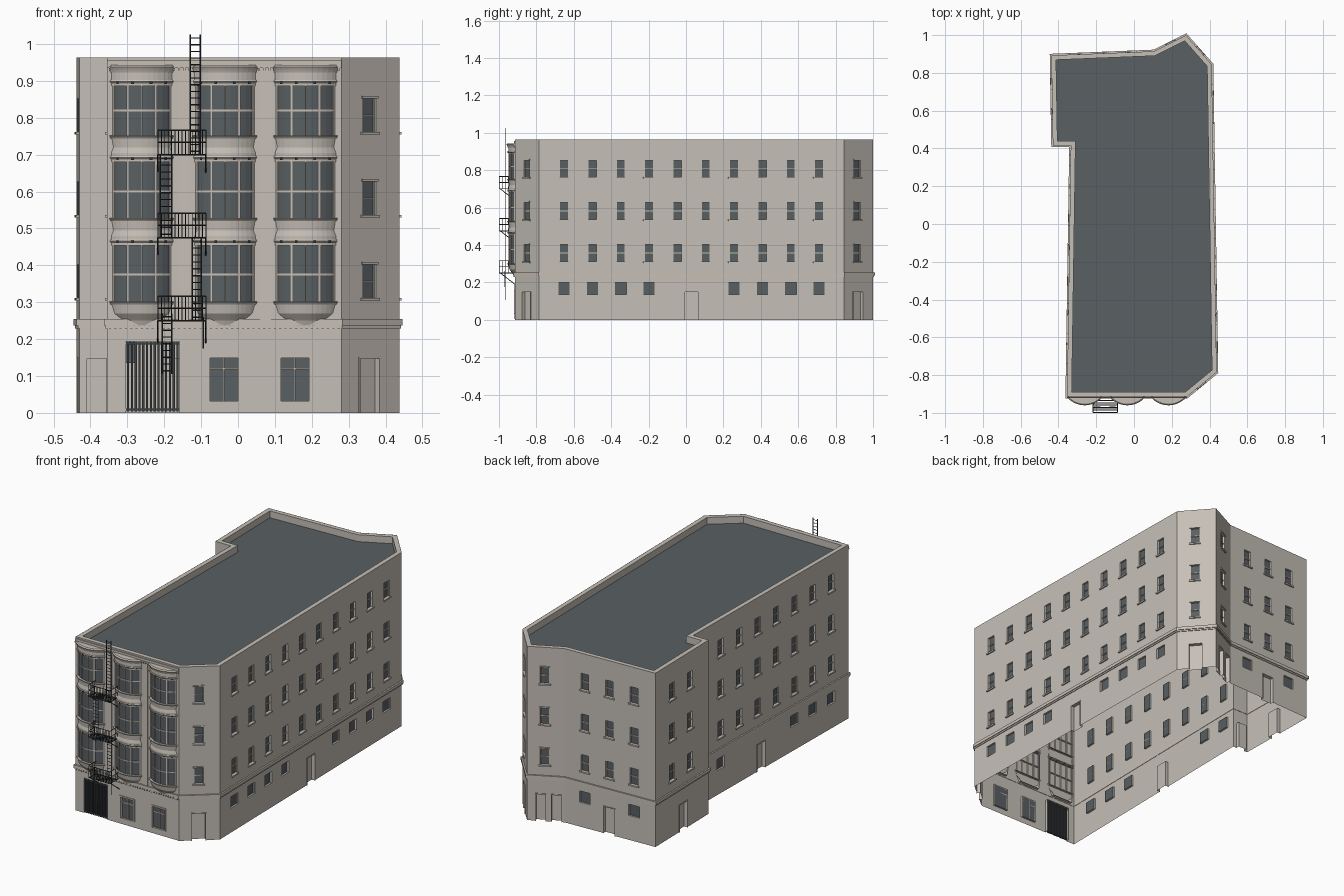
import bpy, bmesh, math
from mathutils import Vector

if "Cube" in bpy.data.objects:
    bpy.data.objects.remove(bpy.data.objects["Cube"])


def material(name, rgb):
    m = bpy.data.materials.new(name)
    m.use_nodes = True
    m.diffuse_color = (*rgb, 1)
    m.node_tree.nodes["Principled BSDF"].inputs["Base Color"].default_value = (*rgb, 1)
    return m


STONE = material("warm grey stone", (0.56, 0.52, 0.47))
TRIM = material("pale trim", (0.58, 0.53, 0.47))
SLATE = material("slate grey", (0.10, 0.115, 0.125))
IRON = material("dark iron", (0.045, 0.05, 0.053))

parts = {}


def part(name, mat):
    if name not in parts:
        parts[name] = (bmesh.new(), mat)
    return parts[name][0]


def face(bm, pts):
    return bm.faces.new([bm.verts.new(p) for p in pts])


# Footprint, counter-clockwise from the front corner
TOP, ROOF, BELT = 0.963, 0.925, 0.237
FRONT = -0.915
plan = [Vector(p) for p in [(-0.355, FRONT), (0.28, FRONT), (0.438, -0.785),
                            (0.412, 0.845), (0.275, 1.0), (0.105, 0.915),
                            (-0.438, 0.893), (-0.43, 0.415), (-0.335, 0.415)]]
N = len(plan)


def frame(i):
    a, b = plan[i], plan[(i + 1) % N]
    d = (b - a).normalized()
    return a, d, Vector((d.y, -d.x)), (b - a).length


def offset(dist):
    out = []
    for i in range(N):
        n0, n1 = frame(i - 1 if i else N - 1)[2], frame(i)[2]
        out.append(plan[i] + (n0 + n1) * dist / (1 + n0.dot(n1)))
    return out


def at(i, u, w, z):
    a, d, n, _ = frame(i)
    p = a + d * u + n * w
    return Vector((p.x, p.y, z))


def wbox(name, mat, i, u0, u1, w0, w1, z0, z1):
    """Box in the frame of wall i: u along it, w outwards."""
    bm = part(name, mat)
    v = [bm.verts.new(at(i, u, w, z)) for z in (z0, z1)
         for u, w in ((u0, w0), (u0, w1), (u1, w1), (u1, w0))]
    for q in ((0, 1, 2, 3), (7, 6, 5, 4), (0, 4, 5, 1), (1, 5, 6, 2), (2, 6, 7, 3), (3, 7, 4, 0)):
        bm.faces.new([v[k] for k in q])


def ring(name, mat, o0, o1, z0, z1):
    """Mitred band around the whole footprint."""
    bm = part(name, mat)
    inner, outer = offset(o0), offset(o1)
    for i in range(N):
        j = (i + 1) % N
        loop = [(inner, z0), (outer, z0), (outer, z1), (inner, z1)]
        for k in range(4):
            (p, za), (q, zb) = loop[k], loop[(k + 1) % 4]
            face(bm, [(*p[i], za), (*p[j], za), (*q[j], zb), (*q[i], zb)])


# Openings per wall: (kind, centre, width, bottom, top)
FLOORS = (0.312, 0.537, 0.762)


def sashes(columns):
    return [("sash", u, 0.046, z, z + 0.09) for u in columns for z in FLOORS]


def lows(columns):
    return [("low", u, 0.064, 0.135, 0.198) for u in columns]


def door(u, w=0.068):
    return [("door", u, w, 0.0, 0.148)]


right = [0.133 + 0.1515 * k for k in range(10)]
left = [0.078 + 0.158 * k for k in range(8)]
back = [0.122, 0.268, 0.415]
GATE_U = -0.231 + 0.355
openings = {
    0: [("gate", GATE_U, 0.144, 0.0, 0.193)] +
       [("shop", x + 0.355, 0.084, 0.032, 0.153) for x in (-0.038, 0.154)],
    1: sashes([0.0985]) + door(0.0985),
    2: sashes(right) + lows(right[:4] + right[6:]) + door(0.815),
    3: sashes([0.094]) + door(0.098),
    4: sashes([0.09]) + door(0.07, 0.05) + door(0.15, 0.05),
    5: sashes(back) + lows([back[0], back[2]]) + door(back[1]),
    6: sashes([0.15, 0.31]) + door(0.25),
    7: door(0.047, 0.052),
    8: sashes(left) + lows(left[:2] + left[5:]) + door(0.58),
}


def fill_opening(i, kind, u0, u1, z0, z1):
    depth = 0.018 if kind in ("door", "gate") else 0.01
    walls = part("walls", STONE)
    # reveals
    c = [(u0, z0), (u1, z0), (u1, z1), (u0, z1)]
    for k in range(4):
        (ua, za), (ub, zb) = c[k], c[(k + 1) % 4]
        if za or zb:
            face(walls, [at(i, ua, 0, za), at(i, ub, 0, zb),
                         at(i, ub, -depth, zb), at(i, ua, -depth, za)])
    if kind == "gate":
        for k in range(14):
            u = u0 + 0.002 + k * (u1 - u0 - 0.01) / 13
            wbox("gate_bars", IRON, i, u, u + 0.006, -0.009, 0.001, 0.004, z1)
        for z in (0.006, z1 - 0.008):
            wbox("gate_bars", IRON, i, u0, u1, -0.008, 0, z, z + 0.006)
        return
    name, mat = ("doors", STONE) if kind == "door" else ("window_panes", SLATE)
    face(part(name, mat), [at(i, u, -depth, z) for u, z in c])
    f = 0.004
    w = (-depth, -depth + 0.005)
    if kind == "door":
        for a, b in ((u0 - f, u0), (u1, u1 + f)):
            wbox("door_frames", TRIM, i, a, b, 0, 0.003, 0, z1 + f)
        wbox("door_frames", TRIM, i, u0, u1, 0, 0.003, z1, z1 + f)
        return
    for a, b in ((u0, u0 + f / 2), (u1 - f / 2, u1)):
        wbox("window_frames", TRIM, i, a, b, *w, z0, z1)
    mid = (z0 + z1) / 2
    if kind == "sash":
        wbox("window_frames", TRIM, i, u0, u1, *w, mid - 0.002, mid + 0.002)
        wbox("window_sills", TRIM, i, u0 - 0.008, u1 + 0.008, 0, 0.007, z0 - 0.008, z0)
        if i in (1, 3, 4):
            wbox("window_sills", TRIM, i, u0 - 0.005, u1 + 0.005, 0, 0.005, z1, z1 + 0.007)
    if kind == "shop":
        um = (u0 + u1) / 2
        wbox("window_frames", TRIM, i, um - 0.002, um + 0.002, *w, z0, z1)
        wbox("window_frames", TRIM, i, u0, u1, *w, 0.117, 0.122)
        for a, b in ((u0 - f, u0 + f), (u1 - f, u1 + f)):
            wbox("window_frames", TRIM, i, a, b, -depth, 0.004, z0, z1 + f)
        wbox("window_frames", TRIM, i, u0, u1, -depth, 0.004, z1 - f, z1 + f)


# Walls, split around the openings
for i, holes in openings.items():
    rects = [(u - w / 2, u + w / 2, a, b) for _, u, w, a, b in holes]
    us = sorted({0.0, frame(i)[3]} | {u for r in rects for u in r[:2]})
    zs = sorted({0.0, TOP} | {z for r in rects for z in r[2:]})
    for ua, ub in zip(us, us[1:]):
        for za, zb in zip(zs, zs[1:]):
            um, zm = (ua + ub) / 2, (za + zb) / 2
            if not any(r[0] < um < r[1] and r[2] < zm < r[3] for r in rects):
                face(part("walls", STONE), [at(i, ua, 0, za), at(i, ub, 0, za),
                                            at(i, ub, 0, zb), at(i, ua, 0, zb)])
    for h, r in zip(holes, rects):
        fill_opening(i, h[0], *r)

# Roof, parapet and belt course
face(part("roof", SLATE), [(*p, ROOF) for p in offset(-0.02)])
ring("parapet", STONE, -0.025, -0.0005, ROOF - 0.005, TOP)
ring("belt_course", TRIM, -0.002, 0.008, BELT, BELT + 0.017)
ring("belt_course", TRIM, -0.002, 0.004, BELT - 0.008, BELT)

# Front dentils, cornice and pilasters
LEN = frame(0)[3]
for k in range(44):
    u = 0.005 + k * (LEN - 0.015) / 43
    wbox("dentils", TRIM, 0, u, u + 0.006, 0, 0.008, BELT - 0.009, BELT)
    wbox("dentils", TRIM, 0, u, u + 0.006, 0, 0.006, 0.928, 0.935)
wbox("front_cornice", TRIM, 0, 0, LEN, 0, 0.009, 0.935, 0.942)
wbox("front_cornice", TRIM, 0, 0, LEN, 0, 0.005, 0.942, 0.955)
for x in (-0.148, 0.074):
    wbox("pilasters", TRIM, 0, x + 0.34, x + 0.37, 0, 0.004, 0.255, 0.928)

# Curved bays: a stacked profile of (height, radius offset) swept along an arc
R, DEPTH, HALF = 0.1147, 0.035, math.radians(46)


def arc_point(cx, a, off, z):
    return Vector((cx + (R + off) * math.sin(a), FRONT + R - DEPTH - (R + off) * math.cos(a), z))


def bay_row(bm, cx, off, z, a0=-HALF, a1=HALF, n=12):
    pts = [arc_point(cx, a0 + (a1 - a0) * k / n, off, z) for k in range(n + 1)]
    ends = [Vector((p.x, FRONT + 0.004, z)) for p in (pts[0], pts[-1])]
    return [bm.verts.new(p) for p in [ends[0]] + pts + [ends[1]]]


def bay_band(name, mat, cx, profile, **arc):
    bm = part(name, mat)
    rows = [bay_row(bm, cx, off, z, **arc) for z, off in profile]
    for lo, hi in zip(rows, rows[1:]):
        for k in range(len(lo) - 1):
            bm.faces.new((lo[k], lo[k + 1], hi[k + 1], hi[k]))
    bm.faces.new(rows[0][::-1])
    bm.faces.new(rows[-1])


GLASS = [(0.302, 0.454, 0.375), (0.528, 0.68, 0.60), (0.752, 0.886, 0.82)]
for cx in (-0.261, -0.035, 0.183):
    bay_band("bay_spandrels", STONE, cx, [(0.235, -0.028), (0.25, -0.022), (0.27, -0.006), (0.30, 0)])
    for (_, lo, _), (hi, _, _) in zip(GLASS, GLASS[1:]):
        bay_band("bay_spandrels", STONE, cx, [(lo, 0), (lo + 0.025, 0), (lo + 0.04, -0.004), (hi, 0)])
    bay_band("bay_spandrels", STONE, cx, [(0.886, 0), (0.928, 0)])
    bay_band("bay_cornices", TRIM, cx, [(0.922, 0.003), (0.93, 0.006), (0.938, 0.01), (0.943, 0.004)])
    for lo, hi, rail in GLASS:
        bay_band("bay_glass", SLATE, cx, [(lo - 0.002, -0.006), (hi + 0.002, -0.006)])
        bay_band("bay_mouldings", TRIM, cx, [(lo - 0.008, 0.002), (lo - 0.003, 0.006), (lo, 0.006)])
        bay_band("bay_mouldings", TRIM, cx, [(hi + 0.008, 0.002), (hi + 0.012, 0.005), (hi + 0.016, 0.003)])
        bay_band("bay_frames", TRIM, cx, [(rail - 0.0025, -0.003), (rail + 0.0025, -0.003)])
        for deg, wid in ((-44, 1.8), (-20, 1.6), (0, 0.8), (20, 1.6), (44, 1.8)):
            bay_band("bay_frames", TRIM, cx, [(lo, -0.002), (hi, -0.002)], n=1,
                     a0=math.radians(deg - wid), a1=math.radians(deg + wid))
        for deg in (-33, -12, 12, 33):
            bay_band("bay_vents", IRON, cx, [(hi + 0.006, 0.0055), (hi + 0.014, 0.0055)], n=1,
                     a0=math.radians(deg - 1.8), a1=math.radians(deg + 1.8))


# Fire escape
def bar(a, b, r=0.0016):
    bm = part("fire_escape", IRON)
    a, b = Vector(a), Vector(b)
    rot = (b - a).to_track_quat('Z', 'Y').to_matrix().to_4x4()
    rot.translation = (a + b) / 2
    bmesh.ops.create_cone(bm, cap_ends=True, segments=4, radius1=r, radius2=r,
                          depth=(b - a).length, matrix=rot)


def ladder(x0, x1, y, z0, z1):
    for x in (x0, x1):
        bar((x, y, z0), (x, y, z1), 0.002)
    steps = int((z1 - z0) / 0.018)
    for k in range(1, steps + 1):
        z = z0 + (z1 - z0) * (k - 0.5) / steps
        bar((x0, y, z), (x1, y, z))


X0, X1, Y0, Y1 = -0.217, -0.087, -0.998, -0.935
for z in (0.25, 0.475, 0.70):
    for k in range(8):
        y = Y0 + (Y1 - Y0) * k / 7
        bar((X0, y, z), (X1, y, z), 0.002)
    for h in (0.0, 0.034, 0.066):
        bar((X0, Y0, z + h), (X1, Y0, z + h), 0.002)
        for x in (X0, X1):
            bar((x, Y0, z + h), (x, FRONT, z + h), 0.002)
    for k in range(15):
        x = X0 + (X1 - X0) * k / 14
        bar((x, Y0, z), (x, Y0, z + 0.066), 0.0012)
    for x in (X0, X1):
        bar((x, Y0 + 0.005, z), (x, FRONT, z - 0.06), 0.002)
        for k in range(1, 5):
            y = Y0 + (Y1 - Y0) * k / 4
            bar((x, y, z), (x, y, z + 0.066), 0.0012)
ladder(-0.129, -0.102, -0.967, 0.70, 1.025)
ladder(-0.211, -0.180, -0.967, 0.475, 0.70)
ladder(-0.124, -0.100, -0.967, 0.25, 0.475)
ladder(-0.205, -0.180, -0.967, 0.105, 0.27)
bar((-0.094, -0.97, 0.175), (-0.094, -0.97, 0.26))

# Objects
for name, (bm, mat) in parts.items():
    bmesh.ops.remove_doubles(bm, verts=bm.verts, dist=0.00001)
    if name not in ("walls", "doors", "window_panes", "roof"):
        bmesh.ops.recalc_face_normals(bm, faces=bm.faces)
    mesh = bpy.data.meshes.new(name)
    bm.to_mesh(mesh)
    bm.free()
    mesh.materials.append(mat)
    bpy.context.collection.objects.link(bpy.data.objects.new(name, mesh))
